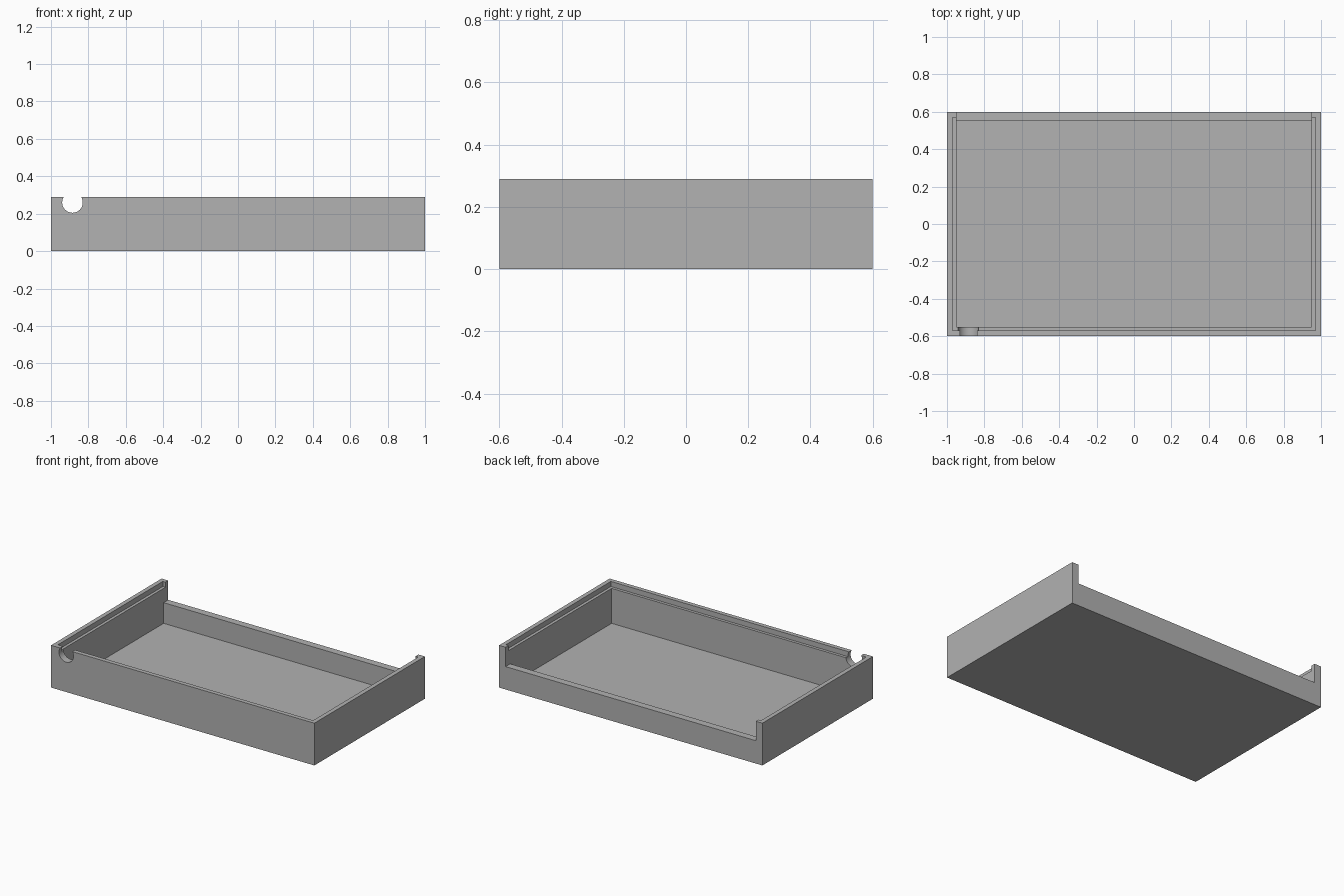
import bpy
import math

default = bpy.data.objects.get("Cube")
if default:
    bpy.data.objects.remove(default, do_unlink=True)

# Single flat colour
grey = bpy.data.materials.new("plain_grey")
grey.use_nodes = True
colour = (0.445, 0.445, 0.445, 1)
grey.diffuse_color = colour
grey.node_tree.nodes["Principled BSDF"].inputs["Base Color"].default_value = colour


def box(name, low, high):
    """Box spanning two opposite corners."""
    bpy.ops.mesh.primitive_cube_add(size=1)
    obj = bpy.context.object
    obj.name = name
    obj.location = [(a + b) / 2 for a, b in zip(low, high)]
    obj.scale = [b - a for a, b in zip(low, high)]
    bpy.ops.object.transform_apply(location=True, rotation=True, scale=True)
    obj.data.materials.append(grey)
    return obj


def cut(body, cutter):
    """Subtract the cutter from the body, then discard it."""
    cutter.hide_render = True
    mod = body.modifiers.new(cutter.name, "BOOLEAN")
    mod.operation = "DIFFERENCE"
    mod.solver = "EXACT"
    mod.object = cutter
    bpy.context.view_layer.objects.active = body
    bpy.ops.object.modifier_apply(modifier=mod.name)
    bpy.data.objects.remove(cutter, do_unlink=True)


# Outer block
tray = box("tray", (-1, -0.6, 0), (1, 0.6, 0.29))

# Main cavity, lid rebate around the rim, and lowered back wall
cut(tray, box("cavity", (-0.95, -0.55, 0.015), (0.95, 0.55, 0.5)))
cut(tray, box("lid_rebate", (-0.97, -0.57, 0.255), (0.97, 0.57, 0.5)))
cut(tray, box("back_opening", (-0.95, 0.5, 0.157), (0.95, 0.8, 0.5)))

# Round cable notch through the front wall
bpy.ops.mesh.primitive_cylinder_add(
    vertices=48, radius=0.055, depth=0.2,
    location=(-0.885, -0.6, 0.26), rotation=(math.pi / 2, 0, 0))
notch = bpy.context.object
notch.name = "cable_notch"
notch.data.materials.append(grey)
cut(tray, notch)

# Smooth only the notch curve
bpy.ops.object.select_all(action="DESELECT")
tray.select_set(True)
bpy.context.view_layer.objects.active = tray
bpy.ops.object.shade_smooth_by_angle(angle=math.radians(30))
